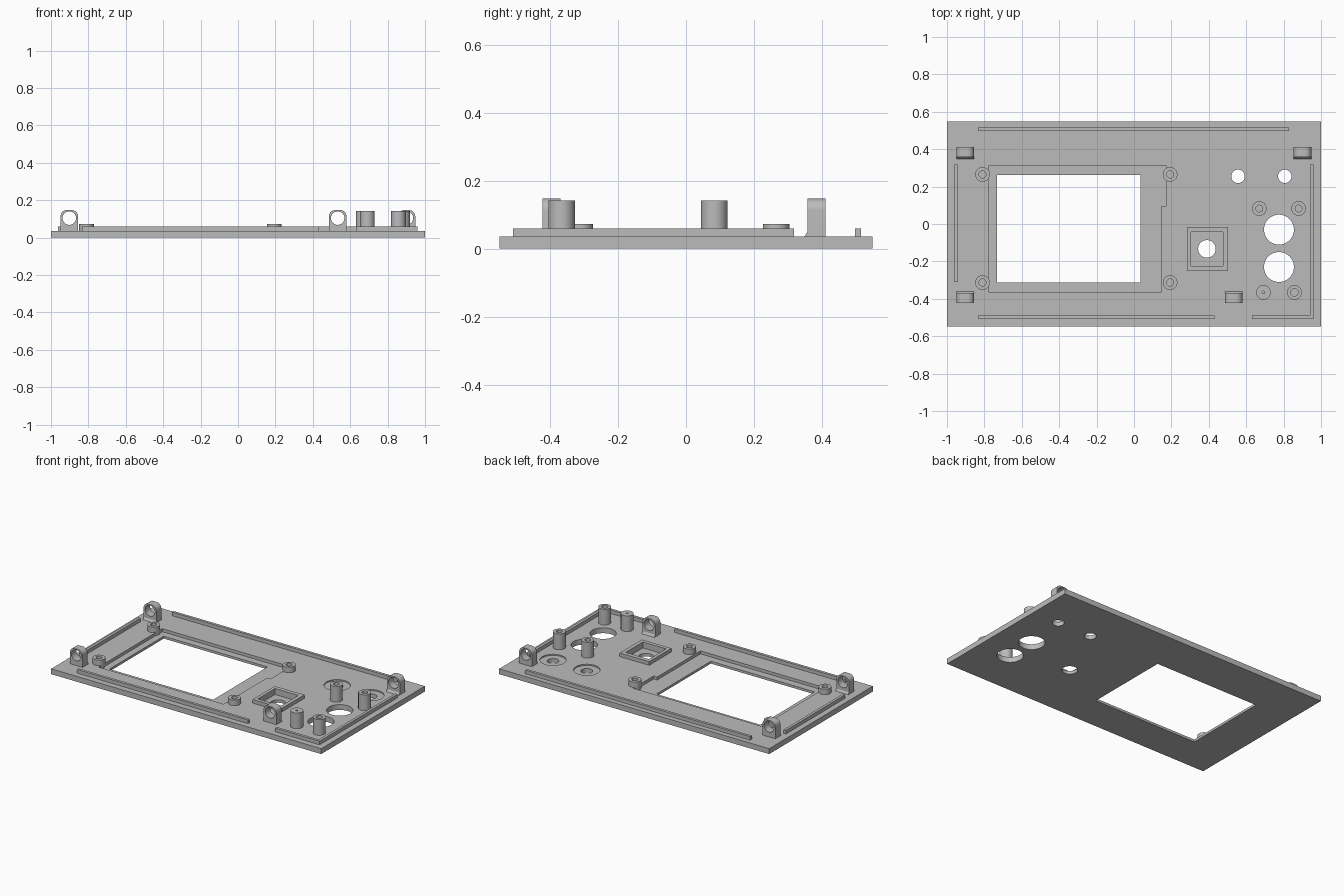
import bpy, bmesh
from math import cos, sin, pi
from mathutils import Matrix

if "Cube" in bpy.data.objects:
    bpy.data.objects.remove(bpy.data.objects["Cube"])

grey = bpy.data.materials.new("plain_grey")
grey.use_nodes = True
grey.diffuse_color = (0.5, 0.5, 0.5, 1)
grey.node_tree.nodes["Principled BSDF"].inputs["Base Color"].default_value = grey.diffuse_color

TOP = 0.036        # top of the panel
POCKET = 0.016     # floor of the recesses
RIB = 0.06         # top of the ribs


def finish(name, bm):
    bmesh.ops.recalc_face_normals(bm, faces=bm.faces)
    mesh = bpy.data.meshes.new(name)
    bm.to_mesh(mesh)
    bm.free()
    mesh.materials.append(grey)
    obj = bpy.data.objects.new(name, mesh)
    bpy.context.collection.objects.link(obj)
    return obj


def prism(name, outline, z0, z1, matrix=None):
    bm = bmesh.new()
    face = bm.faces.new([bm.verts.new((x, y, z0)) for x, y in outline])
    top = bmesh.ops.extrude_face_region(bm, geom=[face])["geom"]
    verts = [v for v in top if isinstance(v, bmesh.types.BMVert)]
    bmesh.ops.translate(bm, verts=verts, vec=(0, 0, z1 - z0))
    if matrix:
        bm.transform(matrix)
    return finish(name, bm)


def rect(x0, x1, y0, y1):
    return [(x0, y0), (x1, y0), (x1, y1), (x0, y1)]


def arc(x, y, r, start=0, end=2 * pi, n=48):
    return [(x + r * cos(start + (end - start) * i / n),
             y + r * sin(start + (end - start) * i / n)) for i in range(n)]


def smooth(obj):
    bpy.ops.object.select_all(action='DESELECT')
    obj.select_set(True)
    bpy.context.view_layer.objects.active = obj
    bpy.ops.object.shade_smooth_by_angle(angle=0.6)


def cut(obj, cutters):
    for c in cutters:
        mod = obj.modifiers.new("cut", 'BOOLEAN')
        mod.object, mod.operation, mod.solver = c, 'DIFFERENCE', 'EXACT'
    graph = bpy.context.evaluated_depsgraph_get()
    mesh = bpy.data.meshes.new_from_object(obj.evaluated_get(graph))
    obj.modifiers.clear()
    obj.data = mesh
    for c in cutters:
        bpy.data.objects.remove(c)
    smooth(obj)


def post(name, x, y, r, hole, top):
    # Turned tube with a blind hole
    bm = bmesh.new()
    path = [(0, TOP), (hole, TOP), (hole, top), (r, top), (r, POCKET)]
    verts = [bm.verts.new((px, 0, pz)) for px, pz in path]
    edges = [bm.edges.new(pair) for pair in zip(verts, verts[1:])]
    bmesh.ops.spin(bm, geom=verts + edges, cent=(0, 0, 0), axis=(0, 0, 1),
                   angle=2 * pi, steps=32)
    bmesh.ops.remove_doubles(bm, verts=bm.verts, dist=0.0001)
    bm.transform(Matrix.Translation((x, y, 0)))
    smooth(finish(name, bm))


def lug(name, x, y, inner):
    # Upright eyelet with rounded shoulders, drawn in x-z and turned upright
    w, r, h, depth = 0.047, 0.034, 0.147, 0.053
    upright = Matrix.Translation((x, y + depth / 2, 0)) @ Matrix.Rotation(pi / 2, 4, 'X')
    outline = [(-w, 0.02), (w, 0.02)]
    outline += arc(w - r, h - r, r, 0, pi / 2, 8) + [(w - r, h)]
    outline += arc(r - w, h - r, r, pi / 2, pi, 8) + [(-w, h - r)]
    body = prism(name, outline, 0, depth, upright)
    cut(body, [prism("lug_hole", arc(0, 0.104, 0.036), -0.02, depth + 0.02, upright)])
    # Small gusset at the foot, on the side facing the middle
    side = Matrix.Translation((x - w, y + inner * depth / 2, 0)) @ Matrix(
        ((0, 0, 1, 0), (inner, 0, 0, 0), (0, 1, 0, 0), (0, 0, 0, 1)))
    prism(name + "_gusset", [(0, TOP), (0.009, TOP), (0, TOP + 0.014)], 0, 2 * w, side)


# Panel with display window, stepped recess and control holes
panel = prism("panel", rect(-1, 1, -0.548, 0.548), 0, TOP)
recess = [(-0.778, -0.363), (0.147, -0.363), (0.147, 0.096),
          (0.173, 0.096), (0.173, 0.31), (-0.778, 0.31)]
cutters = [
    prism("recess_cutter", recess, POCKET, 0.1),
    prism("window_cutter", rect(-0.733, 0.035, -0.313, 0.262), -0.1, 0.2),
    prism("button_pocket_cutter", rect(0.305, 0.477, -0.225, -0.043), POCKET + 0.004, 0.1),
    prism("button_hole_cutter", arc(0.39, -0.133, 0.047), -0.1, 0.2),
]
for y in (-0.03, -0.23):
    cutters.append(prism("large_hole_cutter", arc(0.775, y, 0.08), -0.1, 0.2))
for x in (0.556, 0.806):
    cutters.append(prism("small_hole_cutter", arc(x, 0.255, 0.036), -0.1, 0.2))
    cutters.append(prism("counterbore_cutter", arc(x, 0.255, 0.08), TOP - 0.008, 0.1))
cut(panel, cutters)

# Raised square frame around the button hole
frame = prism("button_frame", rect(0.283, 0.502, -0.25, -0.015), TOP - 0.004, RIB)
cut(frame, [prism("frame_cutter", rect(0.305, 0.477, -0.225, -0.043), 0, 0.2)])

# Locating ribs along the edges
low = TOP - 0.004
prism("back_rib", rect(-0.835, 0.83, 0.497, 0.515), low, RIB)
prism("front_rib", rect(-0.835, 0.43, -0.508, -0.49), low, RIB)
prism("right_rib", rect(-0.962, -0.944, -0.31, 0.317), low, RIB)
prism("corner_rib", [(0.63, -0.508), (0.96, -0.508), (0.96, 0.317),
                     (0.942, 0.317), (0.942, -0.49), (0.63, -0.49)], low, RIB)

# Short display posts
for x in (-0.81, 0.193):
    for y in (-0.313, 0.265):
        post("display_post", x, y, 0.039, 0.019, 0.073)

# Tall board posts
for x, y, hole in ((0.67, 0.083, 0.018), (0.88, 0.083, 0.018),
                   (0.692, -0.366, 0.007), (0.858, -0.366, 0.02)):
    post("board_post", x, y, 0.039, hole, 0.141)

# Screw lugs
lug("back_right_lug", -0.902, 0.384, -1)
lug("back_left_lug", 0.901, 0.384, -1)
lug("front_right_lug", -0.902, -0.396, 1)
lug("front_middle_lug", 0.533, -0.396, 1)
